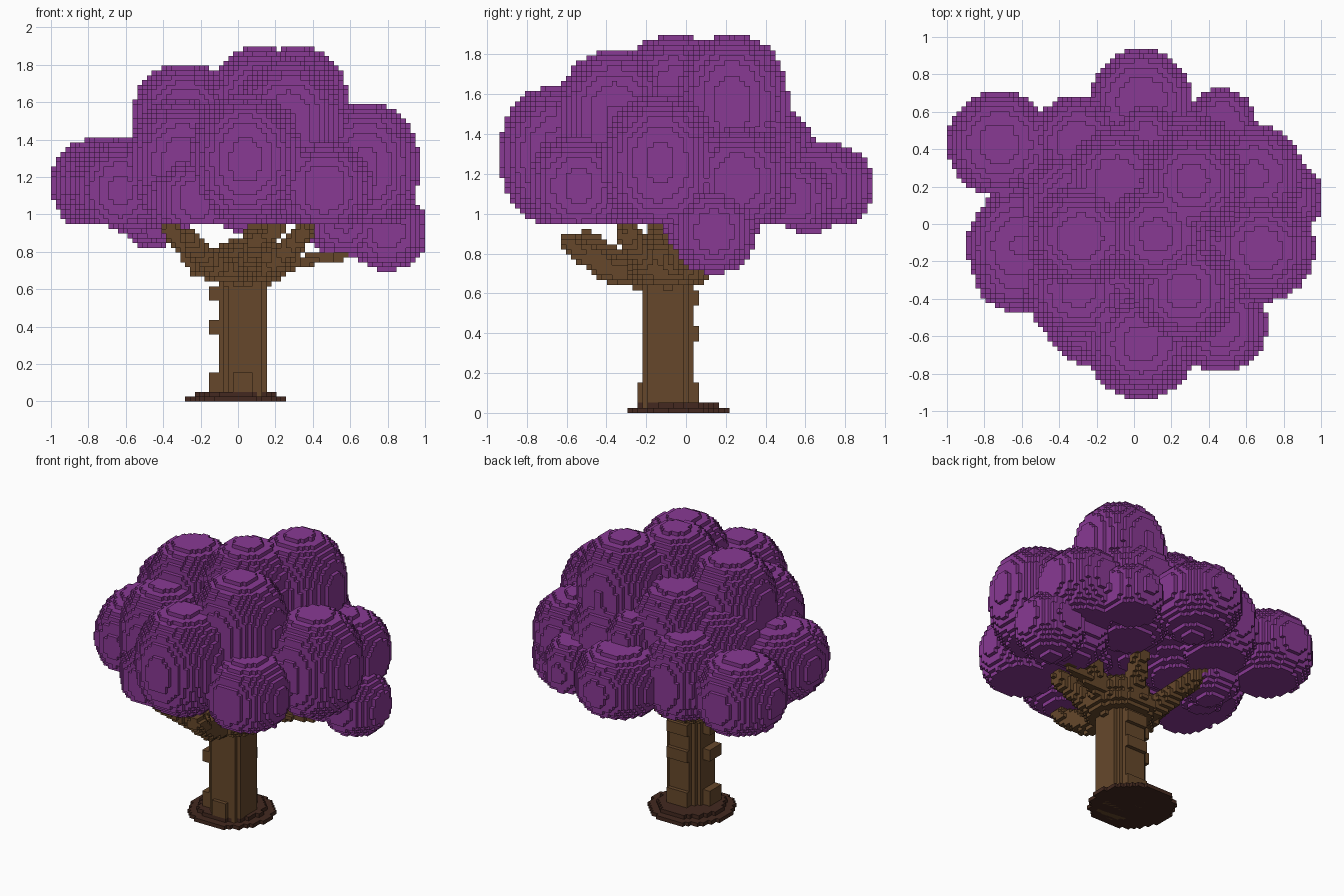
import bpy
from mathutils import Vector

cube = bpy.data.objects.get("Cube")
if cube:
    bpy.data.objects.remove(cube, do_unlink=True)

V = 2 / 78                                   # edge of one block
OFFSET = Vector((0.5, 0, 0.5)) * V           # centre of block (0, 0, 0)


def material(name, rgb):
    m = bpy.data.materials.new(name)
    m.use_nodes = True
    m.diffuse_color = (*rgb, 1)
    m.node_tree.nodes["Principled BSDF"].inputs["Base Color"].default_value = (*rgb, 1)
    return m


def fill(cells, low, high, inside):
    """Add every block whose centre lies in the bounds and passes the test."""
    a = [int((low[k] - OFFSET[k]) // V) for k in range(3)]
    b = [int((high[k] - OFFSET[k]) // V) + 2 for k in range(3)]
    for i in range(a[0], b[0]):
        for j in range(a[1], b[1]):
            for k in range(max(a[2], 0), b[2]):
                p = Vector((i, j, k)) * V + OFFSET
                if inside(p):
                    cells.add((i, j, k))


def ball(cells, centre, r, rz, floor=0, power=2):
    """Ellipsoid of blocks; a higher power makes it boxier."""
    c, size = Vector(centre), Vector((r, r, rz))

    def inside(p):
        d = p - c
        flat = (d.x * d.x + d.y * d.y) ** 0.5 / r
        return p.z > floor and flat ** power + abs(d.z / rz) ** power < 1
    fill(cells, c - size, c + size, inside)


def box(cells, low, high):
    fill(cells, low, high, lambda p: all(low[k] < p[k] < high[k] for k in range(3)))


def limb(cells, points, r0, r1):
    """Tapering branch along a bent path."""
    pts = [Vector(p) for p in points]
    n = 12 * (len(pts) - 1)
    for s in range(n + 1):
        seg = min(s // 12, len(pts) - 2)
        p = pts[seg].lerp(pts[seg + 1], s / 12 - seg)
        r = r0 + (r1 - r0) * s / n
        ball(cells, p, r, r)


def block_mesh(name, cells, mat):
    """Skin the blocks with merged rectangles."""
    verts, faces, index = [], [], {}

    def vert(g):
        if g not in index:
            index[g] = len(verts)
            verts.append(Vector(g) * V + OFFSET - Vector((V, V, V)) / 2)
        return index[g]

    for axis in range(3):
        u, w = (axis + 1) % 3, (axis + 2) % 3
        for side in (-1, 1):
            layers = {}
            for c in cells:
                n = list(c)
                n[axis] += side
                if tuple(n) not in cells:
                    layers.setdefault(c[axis], set()).add((c[u], c[w]))
            for level, mask in layers.items():
                for a, b in sorted(mask):
                    if (a, b) not in mask:
                        continue
                    a2, b2 = a + 1, b + 1
                    while (a, b2) in mask:
                        b2 += 1
                    while all((a2, t) in mask for t in range(b, b2)):
                        a2 += 1
                    mask.difference_update((s, t) for s in range(a, a2) for t in range(b, b2))
                    quad = []
                    for s, t in ((a, b), (a2, b), (a2, b2), (a, b2)):
                        g = [0, 0, 0]
                        g[axis], g[u], g[w] = level + (side > 0), s, t
                        quad.append(vert(tuple(g)))
                    faces.append(quad if side > 0 else quad[::-1])
    mesh = bpy.data.meshes.new(name)
    mesh.from_pydata(verts, [], faces)
    mesh.materials.append(mat)
    ob = bpy.data.objects.new(name, mesh)
    bpy.context.collection.objects.link(ob)


purple = material("purple leaves", (0.25, 0.041, 0.295))
brown = material("brown bark", (0.132, 0.064, 0.024))
dark = material("dark brown roots", (0.056, 0.022, 0.014))

# Root plate: two stepped discs
base = set()
for layer, radius in enumerate((0.265, 0.21)):
    z = (layer + 0.5) * V
    ball(base, (-0.015, -0.04, z), radius, V * 0.6)
block_mesh("root_plate", base, dark)

# Trunk: chamfered column with bark patches
wood = set()
tx, ty = 0.026, -0.09


def column(p):
    dx, dy = abs(p.x - tx), abs(p.y - ty)
    return 0 < p.z < 0.68 and max(dx, dy) < 0.128 and dx + dy < 0.205


fill(wood, (-0.2, -0.3, 0), (0.25, 0.15, 0.7), column)
for z0, z1 in ((0.0, 0.154), (0.36, 0.436), (0.54, 0.62)):
    box(wood, (-0.154, -0.17, z0), (-0.1, -0.03, z1))
    box(wood, (-0.06, 0.02, z0), (0.09, 0.064, z1))
box(wood, (-0.03, -0.244, 0.0), (0.08, -0.2, 0.154))

# Branches flaring from the trunk head
ball(wood, (0.03, -0.1, 0.7), 0.23, 0.09)
ball(wood, (0.06, -0.07, 0.77), 0.19, 0.115)
head = (tx, ty, 0.67)
for bend, tip in (
    ((-0.2, -0.12, 0.73), (-0.36, -0.15, 0.92)),
    ((-0.13, -0.32, 0.73), (-0.26, -0.5, 0.87)),
    ((0.06, -0.38, 0.72), (0.1, -0.59, 0.85)),
    ((0.03, -0.2, 0.76), (0.2, -0.28, 0.92)),
    ((0.2, -0.2, 0.74), (0.35, -0.3, 0.9)),
    ((0.22, -0.06, 0.73), (0.36, 0.0, 0.91)),
    ((0.04, 0.04, 0.74), (0.1, 0.18, 0.95)),
    ((-0.15, 0.04, 0.74), (-0.32, 0.26, 0.93)),
):
    limb(wood, (head, bend, tip), 0.085, 0.05)
limb(wood, ((0.2, -0.05, 0.72), (0.4, 0.0, 0.76), (0.58, 0.04, 0.78)), 0.04, 0.025)
block_mesh("trunk_and_branches", wood, brown)

# Crown: overlapping leaf balls (x, y, z, radius, half height)
leaves = set()
for x, y, z, r, rz in (
    (-0.72, 0.43, 1.16, 0.28, 0.25),     # outer ring
    (0.04, 0.66, 1.14, 0.275, 0.225),
    (0.68, -0.13, 1.25, 0.29, 0.345),
    (0.04, -0.64, 1.29, 0.295, 0.35),
    (-0.60, -0.12, 1.15, 0.295, 0.25),
    (-0.63, -0.24, 1.13, 0.23, 0.24),
    (-0.61, -0.02, 1.13, 0.23, 0.24),
    (0.46, -0.54, 1.14, 0.255, 0.25),
    (0.64, 0.26, 1.17, 0.27, 0.26),
    (0.47, 0.54, 1.08, 0.185, 0.19),
    (-0.22, -0.50, 1.08, 0.26, 0.24),
    (-0.30, 0.44, 1.18, 0.25, 0.29),
    (-0.30, -0.35, 1.27, 0.285, 0.345),
    (0.31, 0.23, 1.55, 0.285, 0.345),    # upper domes
    (0.12, -0.06, 1.55, 0.285, 0.345),
    (-0.29, -0.07, 1.46, 0.285, 0.345),
    (0.27, -0.36, 1.475, 0.285, 0.345),
    (-0.09, 0.24, 1.34, 0.285, 0.335),
    (0.07, 0.49, 1.34, 0.145, 0.17),
    (0.02, 0.0, 1.31, 0.45, 0.30),       # core
    (0.28, 0.28, 1.26, 0.31, 0.33),
    (0.30, -0.25, 1.24, 0.31, 0.33),
    (-0.28, 0.1, 1.25, 0.33, 0.32),
):
    ball(leaves, (x, y, z), r, rz, 0.94, 2.3)
for x, y, z, r in (                      # low hanging balls
    (0.80, 0.14, 0.91, 0.212),
    (0.57, 0.10, 0.97, 0.21),
    (-0.45, 0.20, 1.02, 0.20),
    (-0.56, 0.0, 1.06, 0.17),
    (0.04, 0.62, 1.10, 0.20),
):
    ball(leaves, (x, y, z), r, r, 0, 2.1)
block_mesh("leaf_crown", leaves - wood, purple)
